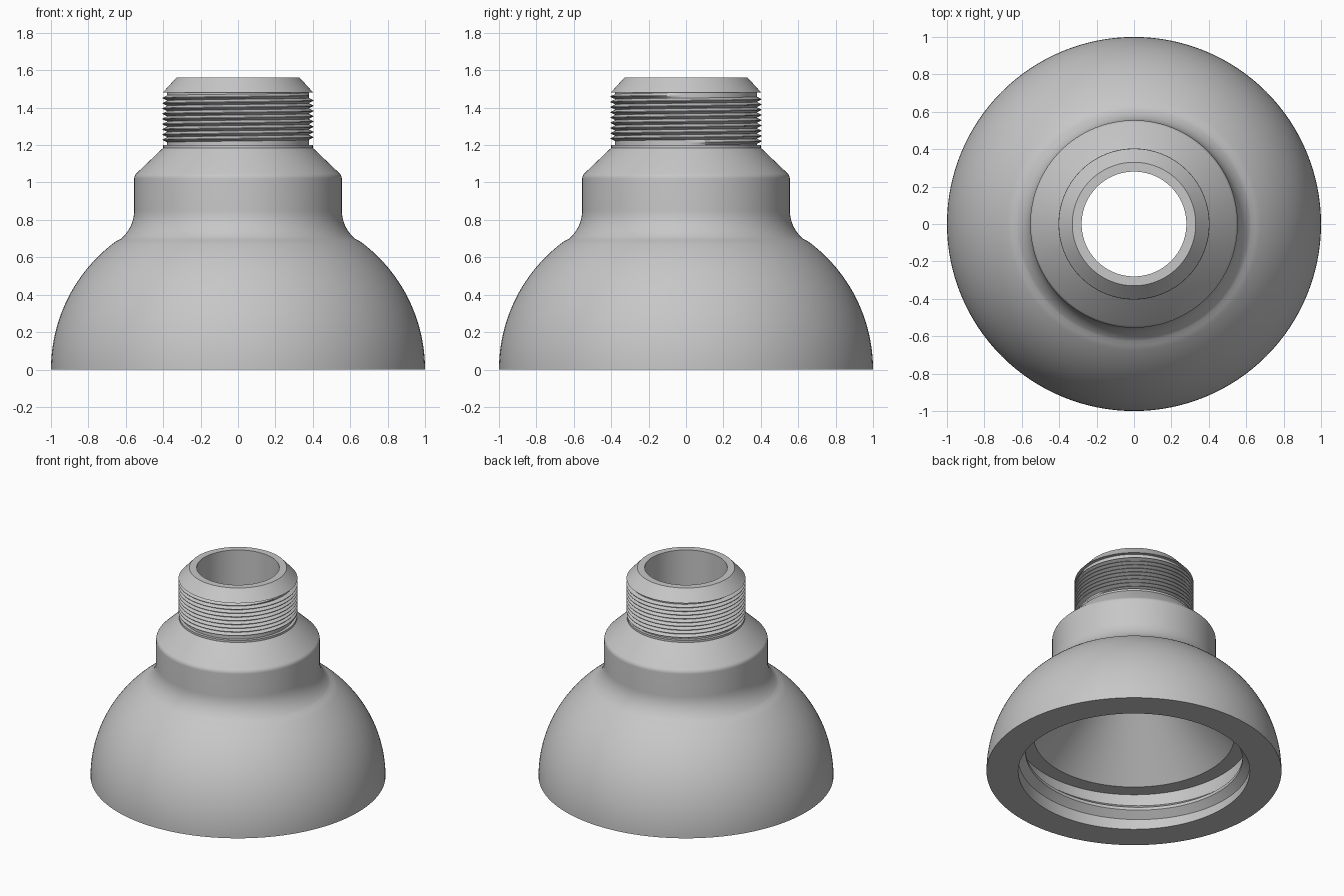
import bpy
import bmesh
from math import sin, cos, pi, radians

cube = bpy.data.objects.get("Cube")
if cube:
    bpy.data.objects.remove(cube, do_unlink=True)

# One plain grey for the whole fitting
grey = bpy.data.materials.new("satin grey")
grey.use_nodes = True
colour = (0.57, 0.57, 0.57, 1)
grey.diffuse_color = colour
grey.node_tree.nodes["Principled BSDF"].inputs["Base Color"].default_value = colour

SEGS = 128


def finish(bm, name, smooth_angle):
    mesh = bpy.data.meshes.new(name)
    bm.to_mesh(mesh)
    bm.free()
    obj = bpy.data.objects.new(name, mesh)
    bpy.context.collection.objects.link(obj)
    mesh.materials.append(grey)
    bpy.ops.object.select_all(action="DESELECT")
    obj.select_set(True)
    bpy.context.view_layer.objects.active = obj
    bpy.ops.object.shade_smooth_by_angle(angle=radians(smooth_angle))
    return obj


def arc(cx, cz, r, start, end, n):
    """Points on a profile arc, angles in degrees."""
    angles = [radians(start + (end - start) * i / n) for i in range(n + 1)]
    return [(cx + r * cos(a), cz + r * sin(a)) for a in angles]


def revolve(profile, name):
    """Turn a closed (radius, height) profile around z."""
    bm = bmesh.new()
    rings = []
    for r, z in profile:
        rings.append([bm.verts.new((r * cos(2 * pi * i / SEGS), r * sin(2 * pi * i / SEGS), z))
                      for i in range(SEGS)])
    for a, b in zip(rings, rings[1:] + rings[:1]):
        for i in range(SEGS):
            j = (i + 1) % SEGS
            bm.faces.new((a[i], a[j], b[j], b[i]))
    bmesh.ops.recalc_face_normals(bm, faces=bm.faces)
    return finish(bm, name, 30)


def helix(tooth, pitch, low, high, name, inward=False):
    """Sweep one tooth section (radius, share of pitch) up a helix, fading in and out."""
    bm = bmesh.new()
    root = tooth[0][0]
    steps = round(((high - low) / pitch - 1) * SEGS)
    rows = []
    for i in range(steps + 1):
        a = 2 * pi * i / SEGS
        fade = min(1, 8 * i / SEGS, 8 * (steps - i) / SEGS)
        rows.append([bm.verts.new(((root + (r - root) * fade) * cos(a),
                                   (root + (r - root) * fade) * sin(a),
                                   low + pitch * (i / SEGS + t)))
                     for r, t in tooth])
    for a, b in zip(rows, rows[1:]):
        for k in range(len(tooth) - 1):
            quad = (a[k], b[k], b[k + 1], a[k + 1])
            bm.faces.new(quad[::-1] if inward else quad)
    return finish(bm, name, 25)


# Hollow bell body: dome, concave neck, collar, cone, threaded stem, bore and conical cavity
dome = arc(0.15, 0, 0.85, 0, 54, 24)
neck = arc(0.755, 0.852, 0.2, 230, 180, 10)
collar = arc(0.515, 1.02, 0.04, 0, 45, 5)
stem = [(0.40, 1.185), (0.40, 1.2), (0.379, 1.2), (0.379, 1.48), (0.403, 1.48),
        (0.33, 1.56), (0.28, 1.56)]
cavity = [(0.28, 0.7), (0.68, 0.27)]
socket = [(0.785, 0.27), (0.785, 0)]
revolve(dome + neck + collar + stem + cavity + socket, "bell_body")

# Fine thread around the stem
helix([(0.378, 0), (0.404, 0.45), (0.404, 0.55), (0.378, 1)],
      0.028, 1.2, 1.48, "stem_thread")

# Coarse thread inside the wide socket, with broad sloping flanks
helix([(0.786, 0), (0.735, 0.42), (0.735, 0.62), (0.786, 1)],
      0.11, 0.005, 0.268, "socket_thread", inward=True)
